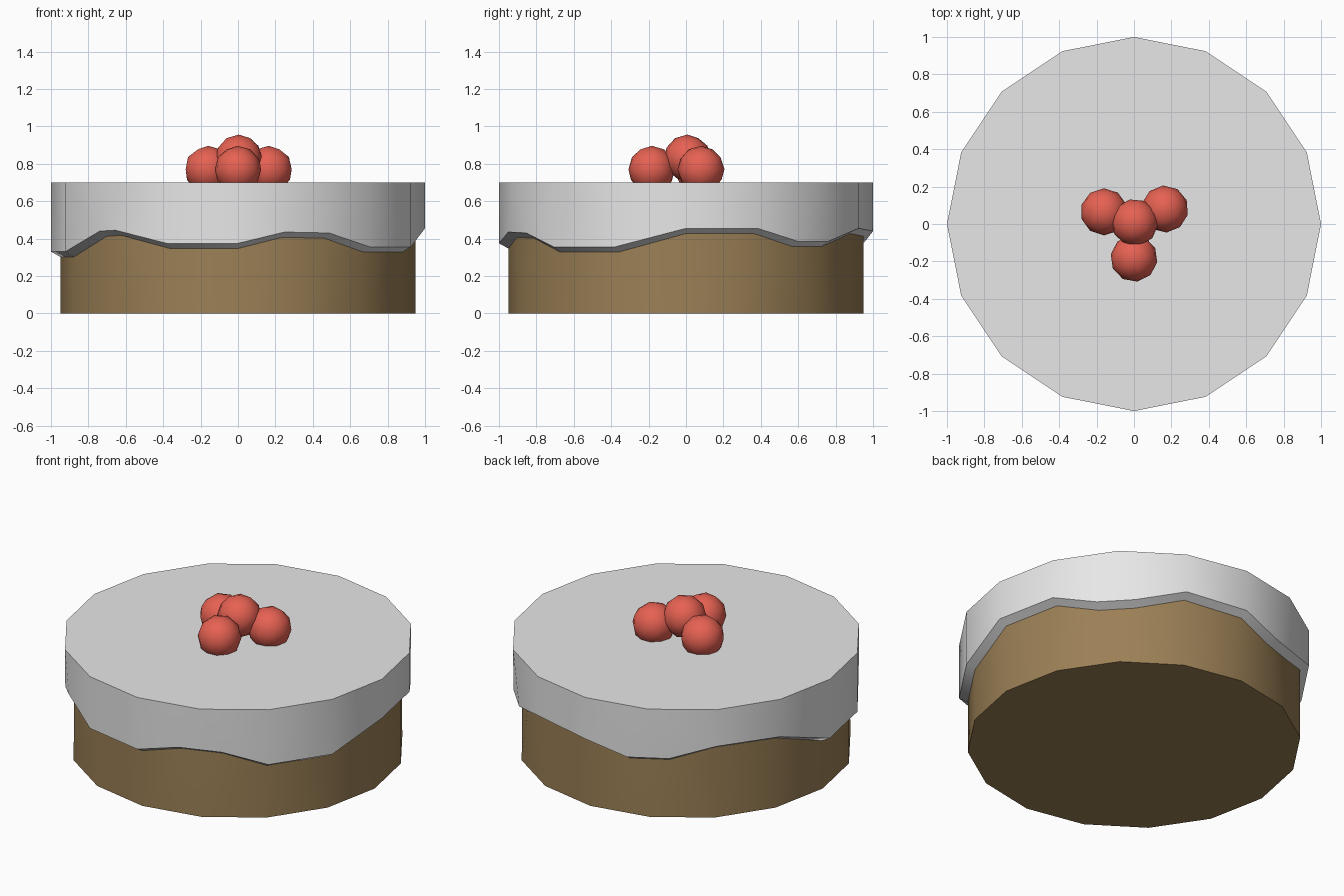
import bpy, bmesh, math
from mathutils import Matrix

if "Cube" in bpy.data.objects:
    bpy.data.objects.remove(bpy.data.objects["Cube"])

SIDES, HEIGHT, INNER, LIP = 16, 0.70, 0.95, 0.028
STEP = math.radians(360 / SIDES)


def material(name, rgb):
    m = bpy.data.materials.new(name)
    m.diffuse_color = (*rgb, 1)
    m.use_nodes = True
    m.node_tree.nodes["Principled BSDF"].inputs["Base Color"].default_value = m.diffuse_color
    return m


BROWN = material("sponge brown", (0.33, 0.216, 0.093))
CREAM = material("icing white", (0.8, 0.8, 0.8))
RED = material("berry red", (0.79, 0.12, 0.085))


def finish(name, bm, mat, angle):
    bmesh.ops.recalc_face_normals(bm, faces=bm.faces)
    for f in bm.faces:
        f.smooth = True
    for e in bm.edges:
        e.smooth = not (len(e.link_faces) == 2 and e.calc_face_angle() > math.radians(angle))
    me = bpy.data.meshes.new(name)
    bm.to_mesh(me)
    bm.free()
    me.materials.append(mat)
    ob = bpy.data.objects.new(name, me)
    bpy.context.collection.objects.link(ob)
    return ob


def on_polygon(deg, r):
    """Point on the 16-sided outline at the given angle."""
    a = math.radians(deg)
    local = a % STEP - STEP / 2
    d = r * math.cos(STEP / 2) / math.cos(local)
    return d * math.cos(a), d * math.sin(a)


# Wavy icing edge: (corner number, angle, height); split corners appear twice
EDGE = [(0, 0, .455), (1, 22.5, .455), (2, 37.6, .385), (2, 50.4, .385),
        (3, 67.5, .455), (4, 90, .44), (5, 105, .375), (5, 119.3, .39),
        (6, 135, .47), (7, 157.5, .465), (8, 180, .33), (9, 202.5, .33),
        (10, 221.7, .44), (10, 228.5, .445), (11, 247.5, .375), (12, 270, .375),
        (13, 284.7, .435), (13, 299.7, .43), (14, 315, .355), (15, 337.5, .355)]


def corner_ring(bm, r, z):
    return [bm.verts.new((r * math.cos(i * STEP), r * math.sin(i * STEP), z)) for i in range(SIDES)]


def edge_ring(bm, r, drop):
    return [bm.verts.new((*on_polygon(a + 1e-6, r), z - drop)) for _, a, z in EDGE]


def wall(bm, corners, edge):
    """Join a plain ring to the wavy ring."""
    for k in range(len(EDGE)):
        n = (k + 1) % len(EDGE)
        i, j = EDGE[k][0], EDGE[n][0]
        if i == j:
            bm.faces.new((corners[i], edge[k], edge[n]))
        else:
            bm.faces.new((corners[i], edge[k], edge[n], corners[j]))


# Cake body, up to the underside of the icing
bm = bmesh.new()
base = corner_ring(bm, INNER, 0)
bm.faces.new(base)
wall(bm, base, edge_ring(bm, INNER, LIP))
finish("cake_body", bm, BROWN, 35)

# Icing: top, side and slanted lip
bm = bmesh.new()
top = corner_ring(bm, 1, HEIGHT)
bm.faces.new(top)
outer, inner = edge_ring(bm, 1, 0), edge_ring(bm, INNER, LIP)
wall(bm, top, outer)
for k in range(len(EDGE)):
    n = (k + 1) % len(EDGE)
    bm.faces.new((outer[k], outer[n], inner[n], inner[k]))
finish("icing", bm, CREAM, 35)

# Berries
for i, p in enumerate([(-.16, .065, .77), (.165, .08, .77), (0, -.183, .77), (.004, .008, .83)]):
    bm = bmesh.new()
    bmesh.ops.create_icosphere(bm, subdivisions=2, radius=0.126)
    bmesh.ops.rotate(bm, verts=bm.verts, matrix=Matrix.Rotation(i * 0.7, 3, 'Z'))
    ob = finish(f"berry_{i + 1}", bm, RED, 60)
    ob.location = p
